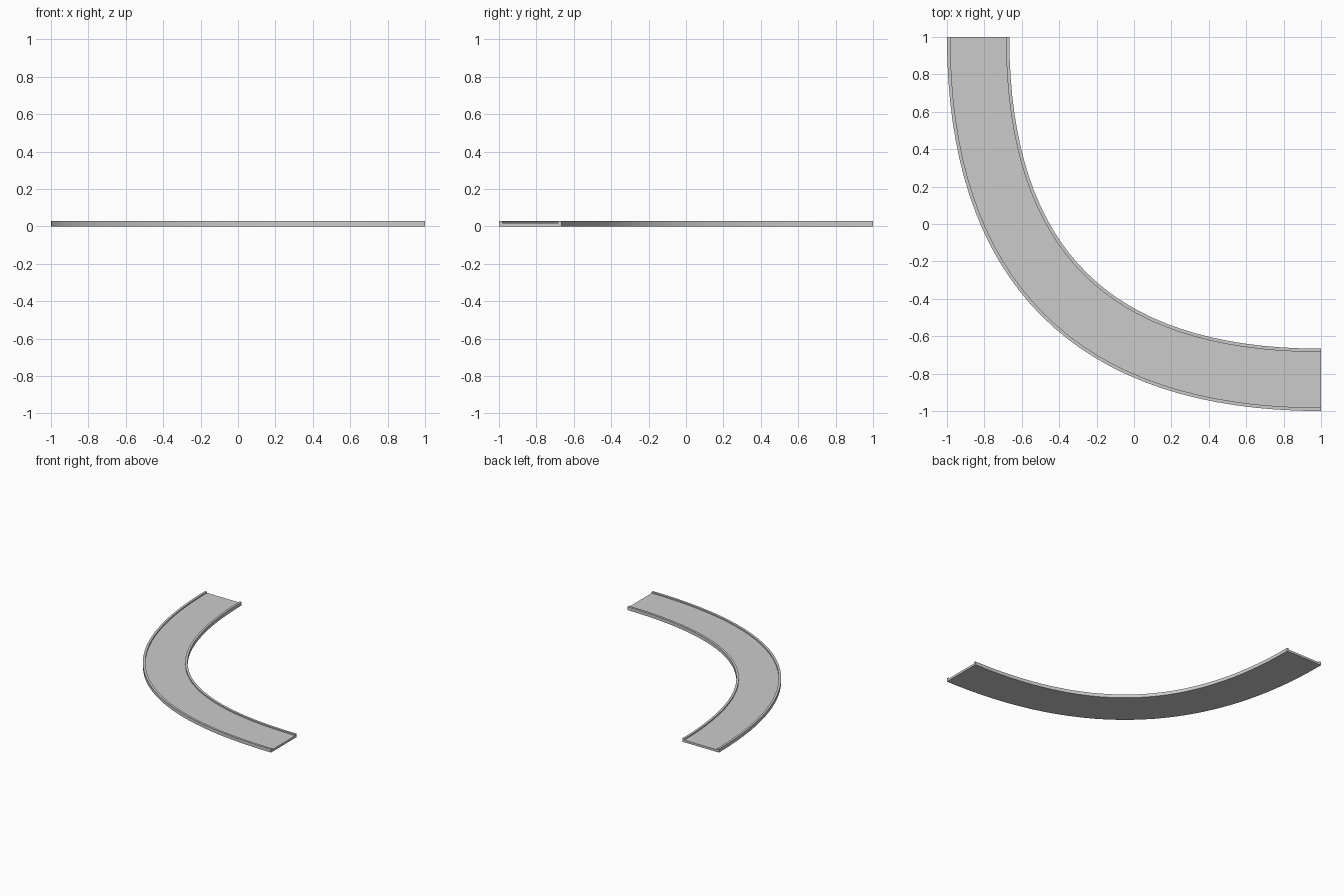
import bpy, bmesh
from mathutils import Vector

if "Cube" in bpy.data.objects:
    bpy.data.objects.remove(bpy.data.objects["Cube"])

SEGS = 32
HALF = 1 / 6          # half width of the track
RAIL = 0.018          # kerb width
FLOOR, TOP = 0.018, 0.028
C = 1 - HALF          # corner and end offset of the centreline

# channel cross-section: (offset towards the outside, height)
profile = [(-HALF, 0), (HALF, 0), (HALF, TOP), (HALF - RAIL, TOP),
           (HALF - RAIL, FLOOR), (RAIL - HALF, FLOOR), (RAIL - HALF, TOP), (-HALF, TOP)]

# sweep the section along a quadratic curve turning through ninety degrees
a, b, c = Vector((-C, 1, 0)), Vector((-C, -C, 0)), Vector((1, -C, 0))
bm = bmesh.new()
rings = []
for i in range(SEGS + 1):
    t = i / SEGS
    p = a * (1 - t) ** 2 + b * 2 * t * (1 - t) + c * t * t
    d = ((b - a) * (1 - t) + (c - b) * t).normalized()
    out = Vector((d.y, -d.x, 0))
    rings.append([bm.verts.new(p + out * o + Vector((0, 0, z))) for o, z in profile])

n = len(profile)
for r, s in zip(rings, rings[1:]):
    for k in range(n):
        bm.faces.new((r[k], r[(k + 1) % n], s[(k + 1) % n], s[k]))

# end caps
bm.faces.new(rings[0])
bm.faces.new(rings[-1])
bmesh.ops.recalc_face_normals(bm, faces=bm.faces)

mesh = bpy.data.meshes.new("curved_track")
bm.to_mesh(mesh)
bm.free()
track = bpy.data.objects.new("curved_track", mesh)
bpy.context.collection.objects.link(track)
bpy.context.view_layer.objects.active = track
track.select_set(True)
bpy.ops.object.shade_smooth_by_angle()
